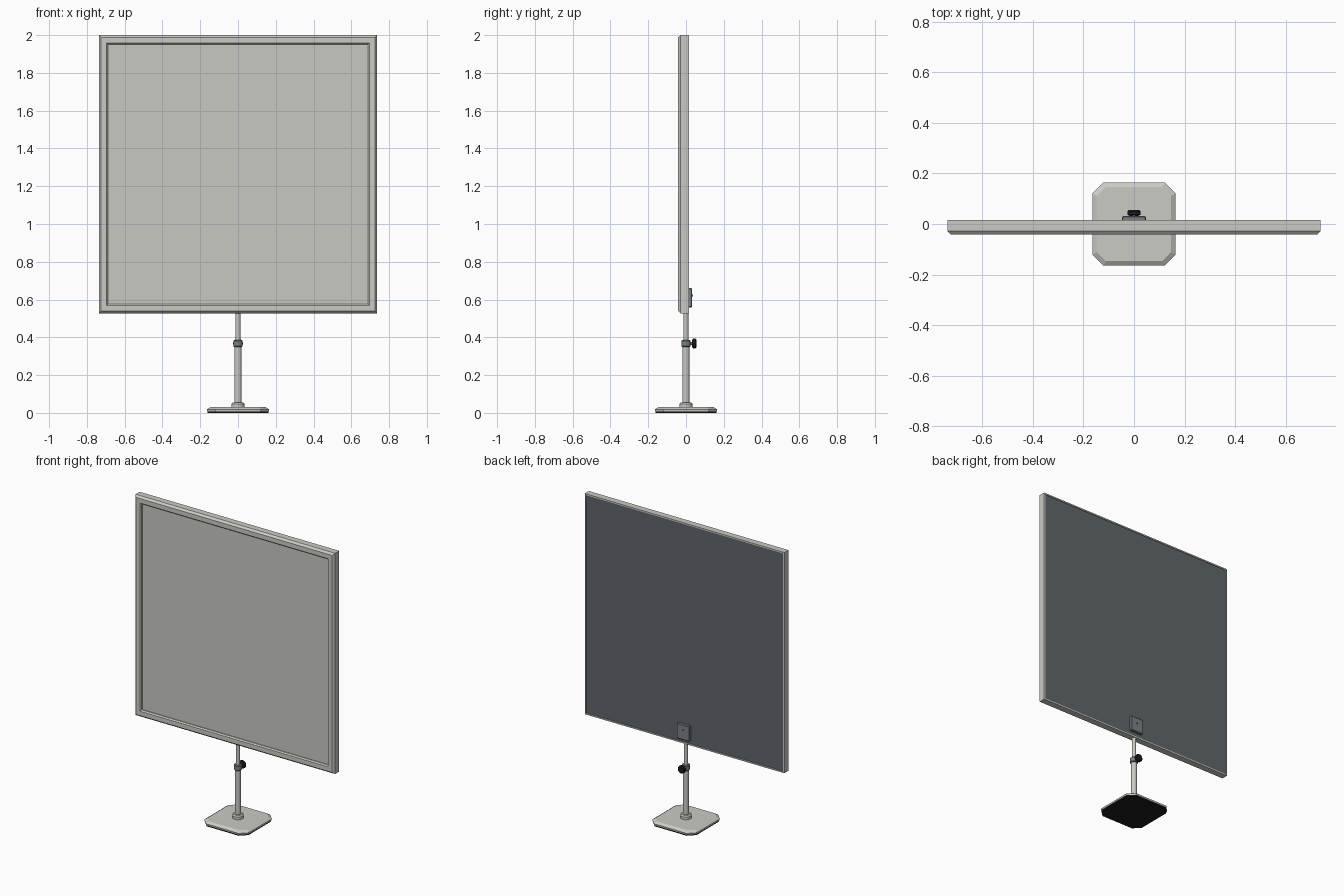
import bpy, bmesh, math
from mathutils import Matrix

if "Cube" in bpy.data.objects:
    bpy.data.objects.remove(bpy.data.objects["Cube"])


def material(name, rgb):
    m = bpy.data.materials.new(name)
    m.diffuse_color = (*rgb, 1)
    m.use_nodes = True
    m.node_tree.nodes["Principled BSDF"].inputs["Base Color"].default_value = m.diffuse_color
    return m


LIGHT = material("light_grey", (0.60, 0.60, 0.56))
SCREEN = material("screen_grey", (0.58, 0.58, 0.54))
DARK = material("slate_back", (0.115, 0.135, 0.15))
METAL = material("mid_grey", (0.20, 0.22, 0.24))
BLACK = material("black_rubber", (0.012, 0.012, 0.013))


def finish(name, bm, mat, smooth=False):
    bmesh.ops.recalc_face_normals(bm, faces=bm.faces)
    me = bpy.data.meshes.new(name)
    bm.to_mesh(me)
    bm.free()
    ob = bpy.data.objects.new(name, me)
    bpy.context.collection.objects.link(ob)
    me.materials.append(mat)
    if smooth:
        bpy.context.view_layer.objects.active = ob
        ob.select_set(True)
        bpy.ops.object.shade_smooth_by_angle(angle=math.radians(35))
        ob.select_set(False)
    return ob


def loft(name, rings, mat, closed=False, smooth=False):
    """Skin a list of matching point rings; cap the ends or close the loop."""
    bm = bmesh.new()
    vs = [[bm.verts.new(p) for p in r] for r in rings]
    n = len(rings[0])
    pairs = list(zip(vs, vs[1:] + vs[:1]))
    for a, b in pairs if closed else pairs[:-1]:
        for i in range(n):
            j = (i + 1) % n
            bm.faces.new((a[i], a[j], b[j], b[i]))
    if not closed:
        bm.faces.new(vs[0])
        bm.faces.new(vs[-1])
    return finish(name, bm, mat, smooth)


def lathe(name, profile, mat, sides=20, z=0.0, along_y=False):
    """Turn (radius, height) pairs round z, or round y at height z."""
    rings = []
    for r, h in profile:
        ring = []
        for i in range(sides):
            t = 2 * math.pi * (i + 0.5) / sides
            a, b = r * math.cos(t), r * math.sin(t)
            ring.append((a, h, z + b) if along_y else (a, b, z + h))
        rings.append(ring)
    return loft(name, rings, mat, smooth=True)


def box(name, x, y0, y1, z0, z1, mat, bevel=0.0):
    bm = bmesh.new()
    bmesh.ops.create_cube(bm, size=1, matrix=Matrix.Translation((0, (y0 + y1) / 2, (z0 + z1) / 2))
                          @ Matrix.Diagonal((2 * x, y1 - y0, z1 - z0, 1)))
    if bevel:
        bmesh.ops.bevel(bm, geom=bm.edges[:], offset=bevel, segments=1, affect='EDGES')
    return finish(name, bm, mat)


# Board frame: mitred moulding with bevelled front edges
W, Z0, Z1 = 0.737, 0.527, 2.0


def rect(inset, y):
    x, lo, hi = W - inset, Z0 + inset, Z1 - inset
    return [(-x, y, lo), (x, y, lo), (x, y, hi), (-x, y, hi)]


moulding = [(0, 0.015), (0, -0.028), (0.012, -0.042), (0.042, -0.042), (0.049, -0.034),
            (0.049, -0.005), (0.009, -0.005), (0.009, 0.015)]
loft("board_frame", [rect(*p) for p in moulding], LIGHT, closed=True)

# Front screen and dark back sheet
box("front_screen", W - 0.047, -0.027, -0.008, Z0 + 0.047, Z1 - 0.047, SCREEN)
box("back_sheet", W - 0.009, -0.006, 0.011, Z0 + 0.009, Z1 - 0.009, DARK)


# Base plate with clipped corners and bevelled rim, on a rubber pad
def clipped(half, cut, z):
    c = half - cut
    return [(half, -c, z), (half, c, z), (c, half, z), (-c, half, z),
            (-half, c, z), (-half, -c, z), (-c, -half, z), (c, -half, z)]


loft("base_plate", [clipped(0.163, 0.043, 0.008), clipped(0.165, 0.044, 0.018),
                    clipped(0.147, 0.036, 0.030)], LIGHT)
loft("base_pad", [clipped(0.161, 0.043, 0), clipped(0.161, 0.043, 0.009)], BLACK)

# Telescopic pole
lathe("base_socket", [(0.035, 0.028), (0.035, 0.048), (0.029, 0.056), (0.018, 0.056)], LIGHT)
lathe("outer_pole", [(0.0185, 0.03), (0.0185, 0.36)], LIGHT)
lathe("inner_pole", [(0.0125, 0.34), (0.0125, 0.535)], LIGHT)
lathe("clamp_collar", [(0.021, 0.349), (0.025, 0.353), (0.025, 0.381), (0.021, 0.385)], METAL)

# Clamp knob with its stem
lathe("knob_stem", [(0.009, 0.02), (0.009, 0.036)], METAL, 12, 0.367, True)
lathe("clamp_knob", [(0.018, 0.032), (0.026, 0.037), (0.026, 0.050), (0.021, 0.055)],
      BLACK, 16, 0.367, True)

# Bracket fixing the board to the pole, with screws
box("mount_bracket", 0.047, 0.010, 0.032, 0.558, 0.660, METAL, 0.004)
lathe("bracket_screw", [(0.006, 0.030), (0.006, 0.036)], METAL, 12, 0.622, True)
